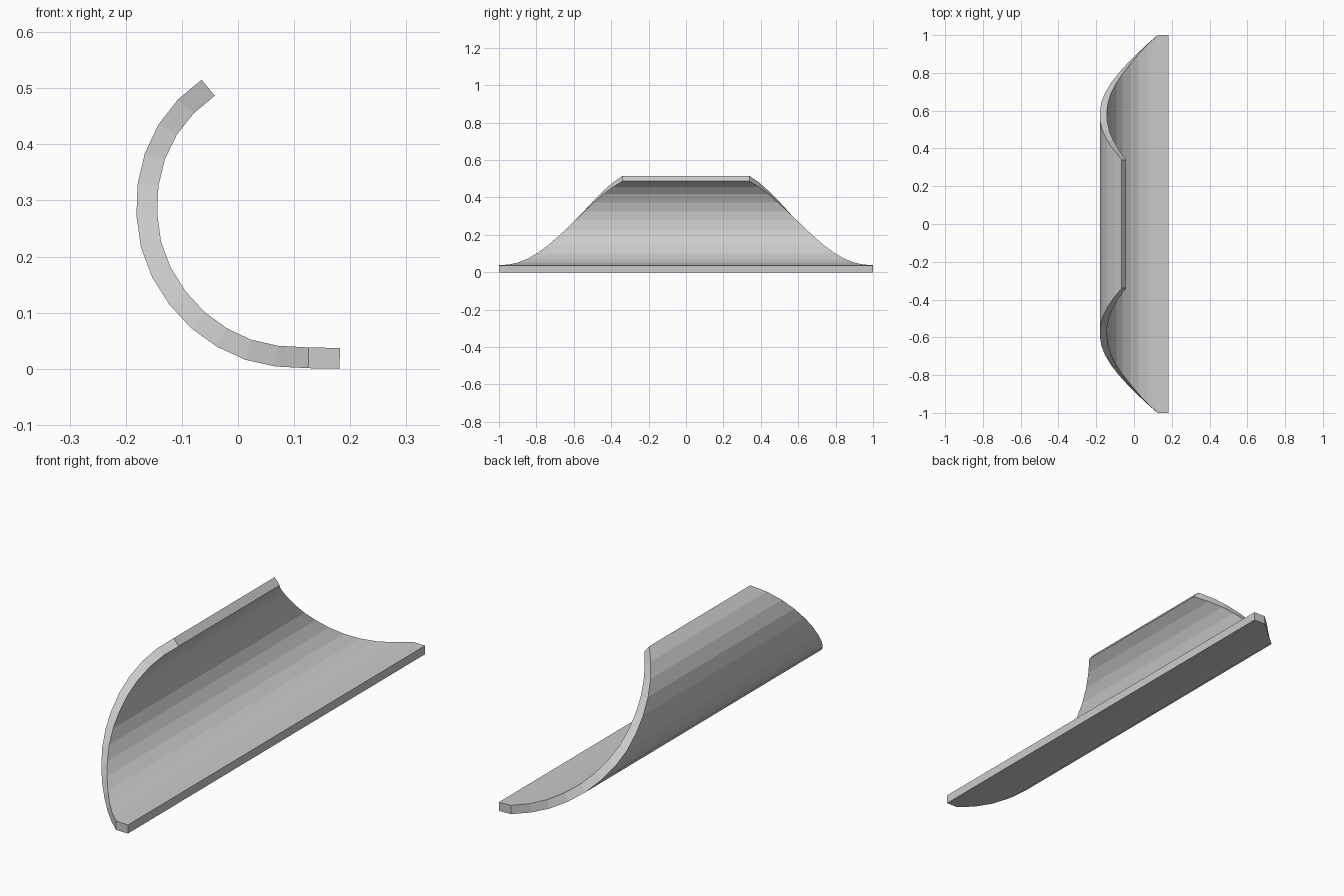
import bpy, bmesh

if "Cube" in bpy.data.objects:
    bpy.data.objects.remove(bpy.data.objects["Cube"])

# Outer side of the curved cross-section (x, z), from the front lip to the top
profile = [(0.181, 0.0), (0.125, 0.001), (0.067, 0.004), (0.013, 0.016),
           (-0.037, 0.039), (-0.083, 0.072), (-0.122, 0.114), (-0.153, 0.163),
           (-0.173, 0.216), (-0.181, 0.273), (-0.179, 0.329), (-0.166, 0.384),
           (-0.142, 0.435), (-0.107, 0.480), (-0.065, 0.515)]
WIDE, NARROW, THICKNESS = 1.0, 0.34, 0.037
taper_steps = len(profile) - 2

# Curved sheet: straight lip, then an even taper along the bend
bm = bmesh.new()
rows = []
for i, (x, z) in enumerate(profile):
    t = max(0, i - 1) / taper_steps
    half = WIDE + (NARROW - WIDE) * t
    rows.append([bm.verts.new((x, y, z)) for y in (-half, half)])
for (a, b), (c, d) in zip(rows, rows[1:]):
    bm.faces.new((a, c, d, b))

mesh = bpy.data.meshes.new("curved_panel")
bm.to_mesh(mesh)
bm.free()
panel = bpy.data.objects.new("curved_panel", mesh)
bpy.context.collection.objects.link(panel)

# Thicken towards the inside of the bend
solid = panel.modifiers.new("thickness", 'SOLIDIFY')
solid.thickness = THICKNESS
solid.offset = -1
solid.use_even_offset = True
